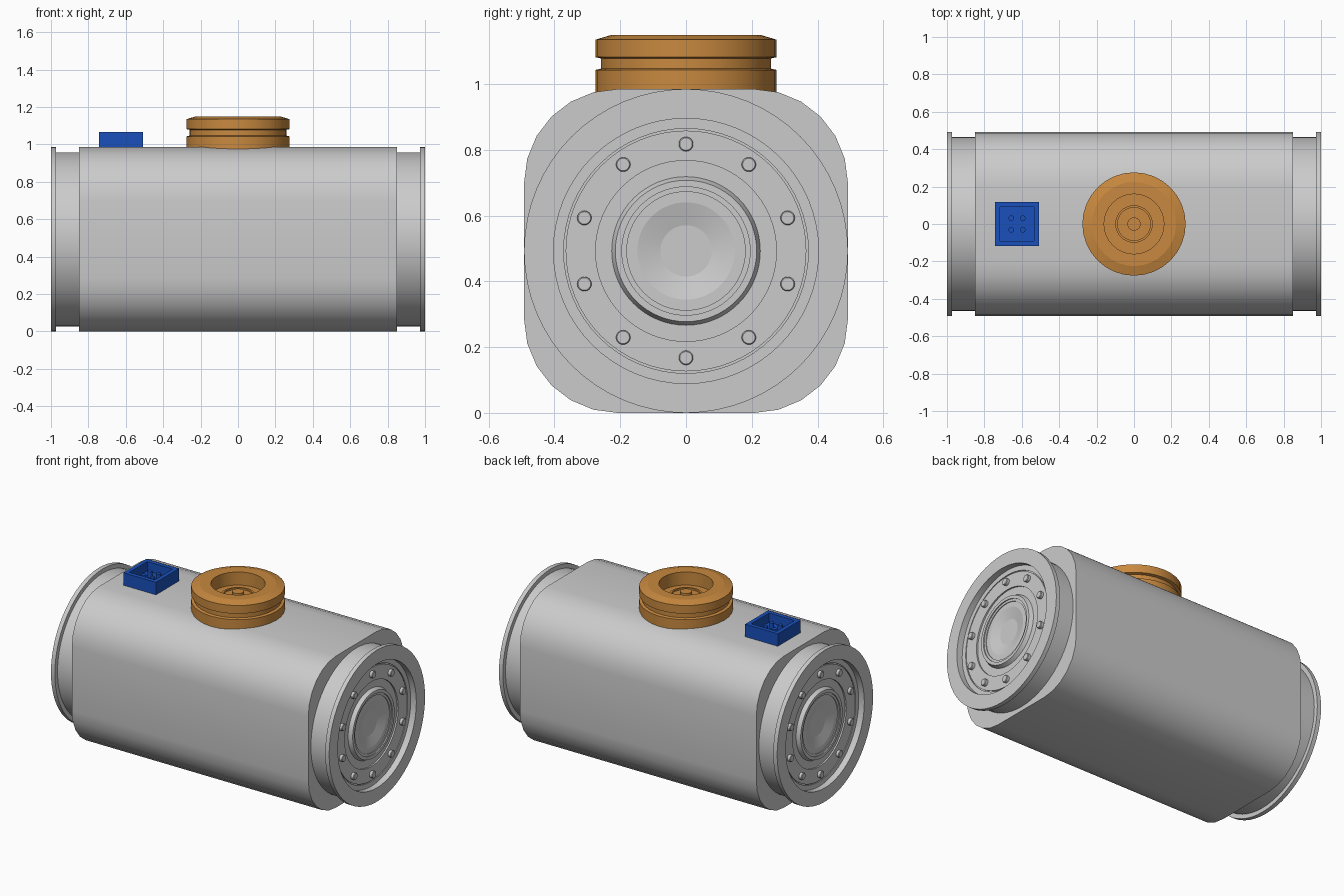
import bpy, bmesh, math
from mathutils import Matrix, Vector

if "Cube" in bpy.data.objects:
    bpy.data.objects.remove(bpy.data.objects["Cube"])

CZ = 0.4925   # height of the body axis


def material(name, rgb):
    m = bpy.data.materials.new(name)
    m.diffuse_color = (*rgb, 1)
    m.use_nodes = True
    m.node_tree.nodes["Principled BSDF"].inputs["Base Color"].default_value = m.diffuse_color
    return m


def finish(name, bm, mat=None, mirror=False, angle=35):
    bmesh.ops.remove_doubles(bm, verts=bm.verts, dist=1e-5)
    bmesh.ops.recalc_face_normals(bm, faces=bm.faces)
    me = bpy.data.meshes.new(name)
    bm.to_mesh(me)
    bm.free()
    ob = bpy.data.objects.new(name, me)
    bpy.context.collection.objects.link(ob)
    if mat:
        me.materials.append(mat)
    bpy.ops.object.select_all(action='DESELECT')
    bpy.context.view_layer.objects.active = ob
    ob.select_set(True)
    bpy.ops.object.shade_smooth_by_angle(angle=math.radians(angle))
    if mirror:
        ob.modifiers.new("Mirror", 'MIRROR').use_axis = (True, False, False)
    return ob


def lathe(bm, profile, n, place):
    """Revolve (radius, height) points round local z, then move by place."""
    rings = [[bm.verts.new(place @ Vector((r * math.cos(2 * math.pi * i / n),
                                           r * math.sin(2 * math.pi * i / n), h)))
              for i in range(n)] if r > 0 else [bm.verts.new(place @ Vector((0, 0, h)))]
             for r, h in profile]
    for a, b in zip(rings, rings[1:]):
        for i in range(n):
            j = (i + 1) % n
            if len(a) == 1:
                bm.faces.new((a[0], b[j], b[i]))
            elif len(b) == 1:
                bm.faces.new((a[i], a[j], b[0]))
            else:
                bm.faces.new((a[i], a[j], b[j], b[i]))


orange = material("orange", (0.58, 0.25, 0.05))
blue = material("blue", (0.01, 0.08, 0.5))
along_x = Matrix.Translation((0, 0, CZ)) @ Matrix.Rotation(math.pi / 2, 4, 'Y')

# Rounded square body, extruded along x
bm = bmesh.new()
half, rad, seg = 0.4925, 0.285, 6
section = []
for q, (sy, sz) in enumerate([(1, 1), (-1, 1), (-1, -1), (1, -1)]):
    for i in range(seg + 1):
        a = math.pi / 2 * (q + i / seg)
        section.append((sy * (half - rad) + rad * math.cos(a),
                        CZ + sz * (half - rad) + rad * math.sin(a)))
face = bm.faces.new([bm.verts.new((-0.85, y, z)) for y, z in section])
ext = bmesh.ops.extrude_face_region(bm, geom=[face], use_keep_orig=True)
bmesh.ops.translate(bm, vec=(1.7, 0, 0),
                    verts=[v for v in ext['geom'] if isinstance(v, bmesh.types.BMVert)])
finish("body", bm)

# End cap: neck, flange, recessed plate, raised hub and funnel
bm = bmesh.new()
lathe(bm, [(0.465, 0.84), (0.465, 0.972), (0.4925, 0.972), (0.4925, 1.0),
           (0.403, 1.0), (0.403, 0.96), (0.372, 0.96), (0.372, 0.954),
           (0.366, 0.954), (0.366, 0.96), (0.275, 0.96), (0.275, 0.95),
           (0.226, 0.95), (0.215, 0.975), (0.195, 0.975), (0.195, 0.968),
           (0.18, 0.968), (0.18, 0.963), (0.148, 0.963), (0.078, 0.945), (0, 0.945)],
      64, along_x)
finish("end_cap", bm, mirror=True, angle=12)

# Ring of ten bolts on each end plate
bm = bmesh.new()
for k in range(10):
    a = 2 * math.pi * k / 10
    spot = Matrix.Translation((0, 0.325 * math.sin(a), 0.325 * math.cos(a)))
    lathe(bm, [(0.022, 0.955), (0.022, 0.977), (0.019, 0.98), (0, 0.98)], 16, spot @ along_x)
finish("end_bolts", bm, mirror=True)

# Grooved round port on top, with a hollow centre and a pin
bm = bmesh.new()
lathe(bm, [(0, 0.96), (0.276, 0.96), (0.276, 1.043), (0.258, 1.047), (0.258, 1.078),
           (0.276, 1.082), (0.276, 1.135), (0.225, 1.15), (0.16, 1.15), (0.16, 1.065),
           (0.1, 1.065), (0.1, 1.08), (0.088, 1.08), (0.088, 1.07), (0.035, 1.07),
           (0.035, 1.1), (0, 1.1)], 32, Matrix.Identity(4))
finish("top_port", bm, orange, angle=14)

# Square socket: a box with its top inset and sunk
bm = bmesh.new()
bmesh.ops.create_cube(bm, size=1, matrix=Matrix.Translation((-0.625, 0, 1.018)) @
                      Matrix.Diagonal((0.235, 0.235, 0.096, 1)))
top = max(bm.faces, key=lambda f: f.calc_center_median().z)
bmesh.ops.inset_region(bm, faces=[top], thickness=0.037)
well = bmesh.ops.extrude_face_region(bm, geom=[top])
bmesh.ops.delete(bm, geom=[top], context='FACES_ONLY')
bmesh.ops.translate(bm, vec=(0, 0, -0.06),
                    verts=[v for v in well['geom'] if isinstance(v, bmesh.types.BMVert)])
finish("socket", bm, blue)

# Four contact pins in the socket
bm = bmesh.new()
for sx in (-1, 1):
    for sy in (-1, 1):
        lathe(bm, [(0.015, 1.0), (0.015, 1.045), (0, 1.045)], 16,
              Matrix.Translation((-0.625 + 0.031 * sx, 0.031 * sy, 0)))
finish("socket_pins", bm, blue)
